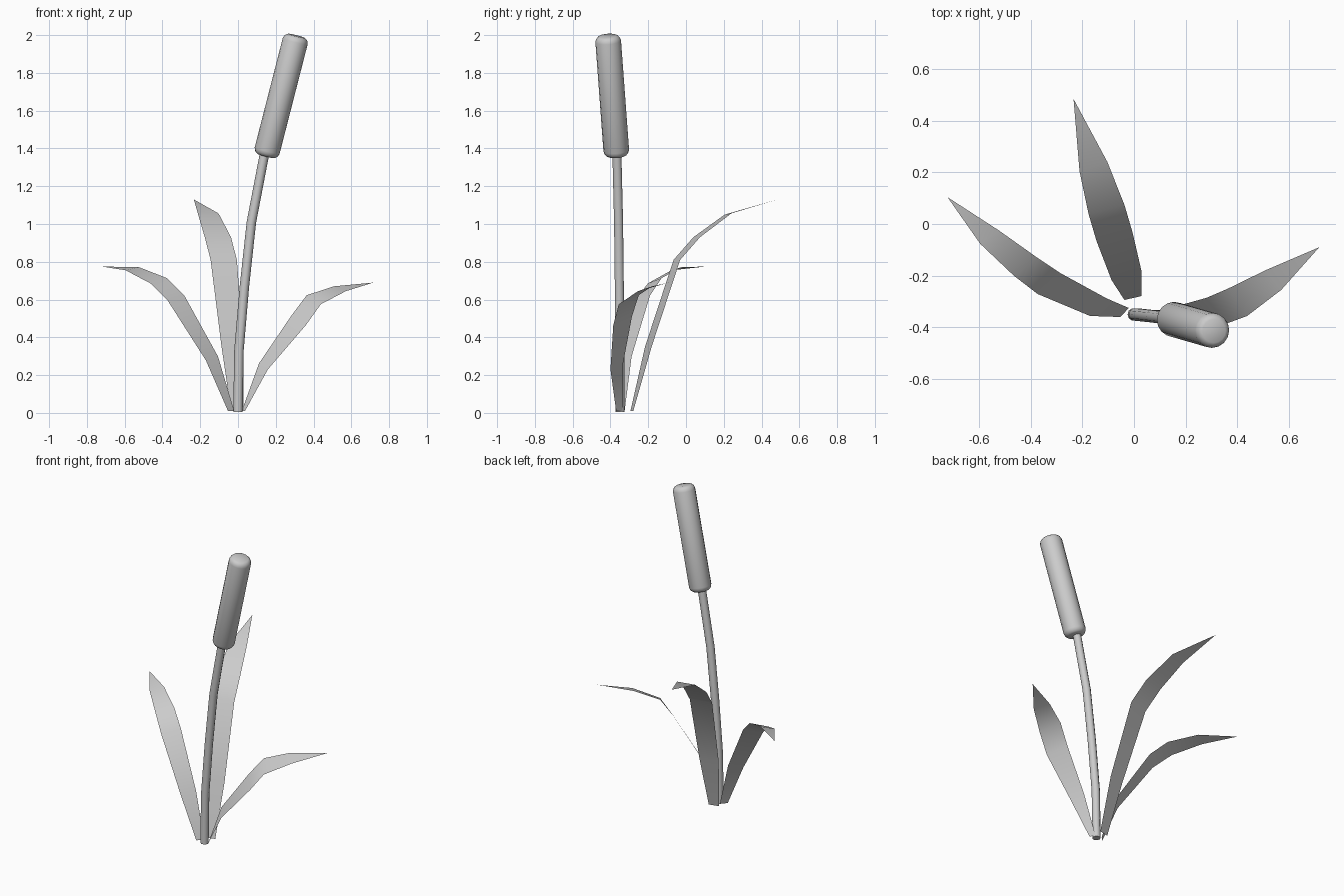
import bpy
from math import cos, sin, pi
from mathutils import Vector

if "Cube" in bpy.data.objects:
    bpy.data.objects.remove(bpy.data.objects["Cube"])


def make(name, verts, faces):
    mesh = bpy.data.meshes.new(name)
    mesh.from_pydata(verts, [], faces)
    obj = bpy.data.objects.new(name, mesh)
    bpy.context.collection.objects.link(obj)
    bpy.ops.object.select_all(action='DESELECT')
    obj.select_set(True)
    bpy.context.view_layer.objects.active = obj
    bpy.ops.object.shade_smooth_by_angle(angle=pi / 4)
    return obj


def tube(name, path, radii, sides):
    """Capped tube through path points with one radius per point."""
    pts = [Vector(p) for p in path]
    verts, faces = [], []
    for i, p in enumerate(pts):
        d = pts[min(i + 1, len(pts) - 1)] - pts[max(i - 1, 0)]
        u = Vector((0, 1, 0)).cross(d).normalized()
        v = d.normalized().cross(u)
        for k in range(sides):
            a = 2 * pi * k / sides
            verts.append(p + radii[i] * (cos(a) * u + sin(a) * v))
    for i in range(len(pts) - 1):
        for k in range(sides):
            a, b = i * sides + k, i * sides + (k + 1) % sides
            faces.append((a, b, b + sides, a + sides))
    faces.append(tuple(reversed(range(sides))))
    faces.append(tuple(range(len(verts) - sides, len(verts))))
    return make(name, verts, faces)


def leaf(name, left, right, tip):
    """Thin blade between two edges, closing to a point."""
    n = len(left)
    faces = [(i, n + i, n + i + 1, i + 1) for i in range(n - 1)]
    faces.append((n - 1, 2 * n - 1, 2 * n))
    return make(name, left + right + [tip], faces)


# Bent stem
tube("stem", [(0, -.35, .005), (.005, -.35, .33), (.034, -.353, .67),
              (.071, -.357, 1.01), (.142, -.366, 1.38)], [.025] * 5, 10)

# Seed head with rounded ends, leaning along its axis
bottom, top = Vector((.147, -.367, 1.36)), Vector((.310, -.414, 1.996))
length = (top - bottom).length
end = [(0, .046), (.006, .056), (.016, .064), (.03, .068)]
profile = end + [(length - h, r) for h, r in reversed(end)]
tube("seed_head", [bottom.lerp(top, h / length) for h, r in profile],
     [r for h, r in profile], 16)

# Three arching leaves
leaf("right_leaf",
     [(.02, -.335, .01), (.111, -.333, .262), (.28, -.286, .511),
      (.364, -.25, .623), (.507, -.18, .67)],
     [(.037, -.37, .01), (.158, -.4, .23), (.359, -.385, .464),
      (.438, -.356, .575), (.57, -.255, .644)],
     (.717, -.09, .69))
leaf("left_leaf",
     [(-.053, -.36, .01), (-.17, -.356, .278), (-.373, -.271, .596),
      (-.464, -.201, .686), (-.595, -.077, .755)],
     [(-.02, -.325, .01), (-.106, -.288, .299), (-.285, -.19, .623),
      (-.375, -.13, .713), (-.523, -.025, .771)],
     (-.722, .104, .775))
leaf("back_leaf",
     [(-.037, -.294, .01), (-.087, -.217, .35), (-.145, -.066, .81),
      (-.176, .039, .93), (-.211, .205, 1.05)],
     [(.029, -.279, .01), (.029, -.182, .35), (-.006, -.031, .81),
      (-.037, .074, .93), (-.103, .24, 1.056)],
     (-.234, .484, 1.13))
